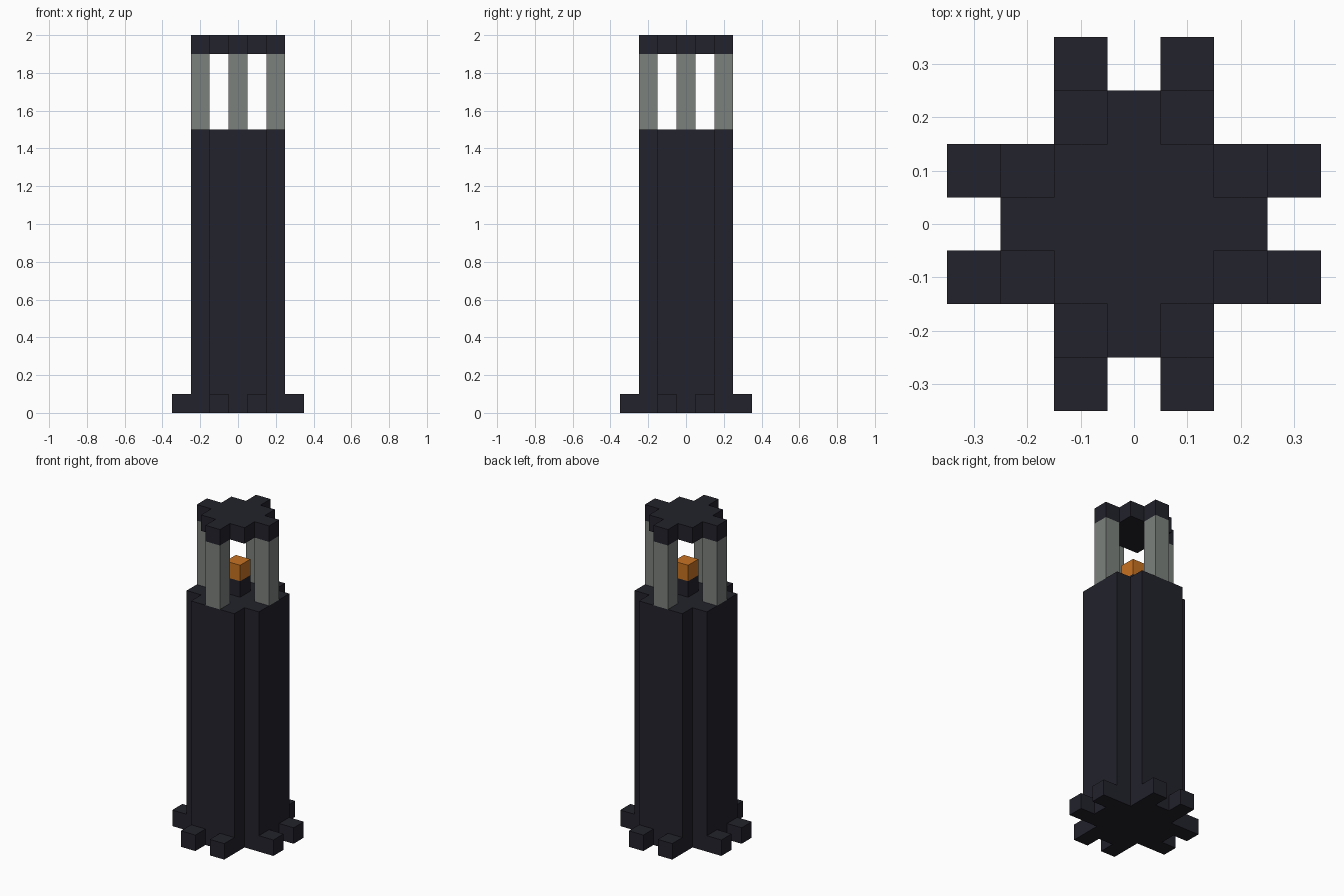
import bpy
import bmesh
from mathutils import Matrix, Vector

if "Cube" in bpy.data.objects:
    bpy.data.objects.remove(bpy.data.objects["Cube"], do_unlink=True)


def make_material(name, color):
    mat = bpy.data.materials.new(name)
    mat.use_nodes = True
    mat.diffuse_color = (*color, 1)
    mat.node_tree.nodes["Principled BSDF"].inputs["Base Color"].default_value = (*color, 1)
    return mat


DARK = make_material("dark slate", (0.016, 0.016, 0.025))
GREY = make_material("stone grey", (0.20, 0.22, 0.205))
ORANGE = make_material("flame orange", (0.58, 0.17, 0.016))


def finish(name, bm, mat):
    bmesh.ops.recalc_face_normals(bm, faces=bm.faces)
    mesh = bpy.data.meshes.new(name)
    bm.to_mesh(mesh)
    bm.free()
    mesh.materials.append(mat)
    obj = bpy.data.objects.new(name, mesh)
    bpy.context.collection.objects.link(obj)


def quarter_turn(point, turns):
    x, y = point
    for _ in range(turns):
        x, y = -y, x
    return x, y


def prism(name, quarter, z0, z1, mat):
    """Extrude an outline made of four rotated copies of a quarter outline."""
    bm = bmesh.new()
    verts = [bm.verts.new((*quarter_turn(p, t), z0)) for t in range(4) for p in quarter]
    face = bm.faces.new(verts)
    side = bmesh.ops.extrude_face_region(bm, geom=[face], use_keep_orig=True)["geom"]
    top = [v for v in side if isinstance(v, bmesh.types.BMVert)]
    bmesh.ops.translate(bm, verts=top, vec=Vector((0, 0, z1 - z0)))
    finish(name, bm, mat)


def block(name, x, y, z0, z1, mat, width=0.1):
    bm = bmesh.new()
    place = Matrix.Translation((x, y, (z0 + z1) / 2)) @ Matrix.Diagonal((width, width, z1 - z0, 1))
    bmesh.ops.create_cube(bm, size=1, matrix=place)
    finish(name, bm, mat)


# Tower shaft: broad cross with notched corners
prism("tower_shaft", [(0.25, -0.15), (0.25, 0.15), (0.15, 0.15)], 0, 1.5, DARK)

# Roof: square with a narrow tab on each side
prism("roof", [(0.15, -0.05), (0.25, -0.05), (0.25, 0.05), (0.15, 0.05), (0.15, 0.15)], 1.9, 2.0, DARK)

# Feet and lantern posts on each side
for turn, side in enumerate(("left", "back", "right", "front")):
    for number, offset in enumerate((-0.1, 0.1), 1):
        block(f"{side}_foot_{number}", *quarter_turn((0.3, offset), turn), 0, 0.1, DARK)
    block(f"{side}_post", *quarter_turn((0.2, 0), turn), 1.5, 1.9, GREY)

# Lamp on its pedestal
block("lamp_pedestal", 0, 0, 1.5, 1.6, DARK)
block("lamp", 0, 0, 1.6, 1.7, ORANGE)
